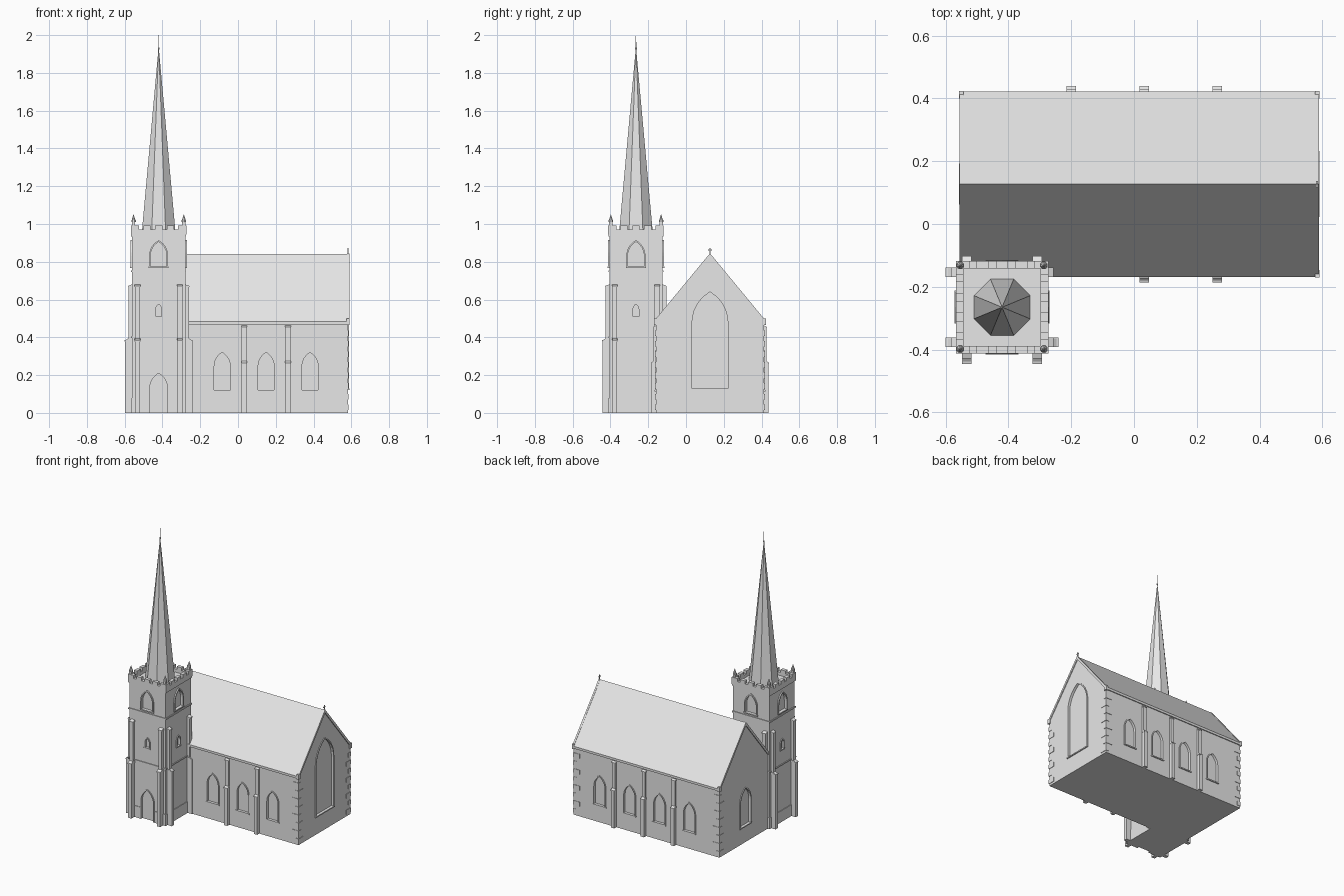
import bpy, bmesh, math
from mathutils import Matrix, Vector

cube = bpy.data.objects.get("Cube")
if cube:
    bpy.data.objects.remove(cube)

stone = bpy.data.materials.new("pale_grey_stone")
stone.use_nodes = True
GREY = (0.8, 0.8, 0.8, 1)
stone.diffuse_color = GREY
stone.node_tree.nodes["Principled BSDF"].inputs["Base Color"].default_value = GREY

UP = Vector((0, 0, 1))
SOUTH, NORTH = Vector((0, -1, 0)), Vector((0, 1, 0))
EAST, WEST = Vector((1, 0, 0)), Vector((-1, 0, 0))
SIDES = (SOUTH, NORTH, EAST, WEST)


def finish(name, bm):
    bmesh.ops.recalc_face_normals(bm, faces=bm.faces)
    mesh = bpy.data.meshes.new(name)
    bm.to_mesh(mesh)
    bm.free()
    mesh.materials.append(stone)
    ob = bpy.data.objects.new(name, mesh)
    bpy.context.collection.objects.link(ob)
    return ob


def prism(name, points, near, far, normal=EAST, origin=(0, 0, 0)):
    """Extrude a profile (across, up) along a horizontal direction."""
    across, origin = UP.cross(normal), Vector(origin)
    bm = bmesh.new()
    face = bm.faces.new([bm.verts.new(origin + across * u + UP * v + normal * near)
                         for u, v in points])
    new = bmesh.ops.extrude_face_region(bm, geom=[face])["geom"]
    bmesh.ops.translate(bm, vec=normal * (far - near),
                        verts=[g for g in new if isinstance(g, bmesh.types.BMVert)])
    return finish(name, bm)


def box(name, centre, size):
    bm = bmesh.new()
    bmesh.ops.create_cube(bm, size=1, matrix=Matrix.Translation(centre) @ Matrix.Diagonal((*size, 1)))
    return finish(name, bm)


def cone(name, centre, z0, z1, r0, r1, sides=8):
    bm = bmesh.new()
    place = Matrix.Translation((*centre, (z0 + z1) / 2)) @ Matrix.Rotation(math.pi / sides, 4, "Z")
    bmesh.ops.create_cone(bm, cap_ends=True, segments=sides, radius1=r0, radius2=r1,
                          depth=z1 - z0, matrix=place)
    return finish(name, bm)


def arch(width, sill, apex, grow=0.0, steps=6):
    """Pointed arch outline, from bottom left over the apex to bottom right."""
    half = width / 2
    spring = apex - width * math.sin(math.pi / 3)
    radius = width + grow
    stop = math.acos(half / radius)
    right = [(-half + radius * math.cos(stop * i / steps),
              spring + radius * math.sin(stop * i / steps)) for i in range(steps + 1)]
    left = [(-u, v) for u, v in right[:-1]]
    return [(-half - grow, sill)] + left + right[::-1] + [(half + grow, sill)]


def window(name, wall, normal, origin, width, sill, apex, proud=0.005):
    """Cut a shallow pointed recess and add its raised surround and sill."""
    inner = arch(width, sill, apex)
    cutter = prism("cutter", inner, -0.012, 0.03, normal, origin)
    cutter.hide_render = True
    mod = wall.modifiers.new("recess", "BOOLEAN")
    mod.operation, mod.solver, mod.object = "DIFFERENCE", "EXACT", cutter
    bpy.context.view_layer.objects.active = wall
    bpy.ops.object.modifier_apply(modifier=mod.name)
    bpy.data.objects.remove(cutter)
    prism(name + "_surround", arch(width, sill, apex, 0.008) + inner[::-1],
          -0.003, proud, normal, origin)
    if sill > 0.01:
        w = width / 2 + 0.01
        prism(name + "_sill", [(-w, sill - 0.008), (w, sill - 0.008), (w, sill), (-w, sill)],
              -0.01, proud + 0.002, normal, origin)


def buttress(name, normal, origin, deep, shallow, step, top, width=0.026):
    """Two stage buttress with sloping weathered caps."""
    side = normal.cross(UP)
    w = width / 2
    prism(name, [(-0.01, 0), (deep, 0), (deep, step - 0.012), (shallow, step),
                 (shallow, top - 0.012), (-0.01, top)], -w, w, side, origin)
    for reach, z in ((deep, step), (shallow, top)):
        prism(name + "_cap", [(-0.01, z - 0.016), (reach + 0.002, z - 0.016),
                              (reach + 0.002, z - 0.01), (-0.01, z + 0.002)],
              -w - 0.002, w + 0.002, side, origin)


# Nave walls and roof
MID, HALF = 0.127, 0.287
X0, X1 = -0.55, 0.583
EAVE, RIDGE, SPAN = 0.485, 0.842, 0.295
nave = prism("nave_walls", [(MID - HALF, 0), (MID + HALF, 0), (MID + HALF, 0.477),
                            (MID, 0.828), (MID - HALF, 0.477)], X0, X1)


def chevron(span, eave, ridge, thick):
    return [(MID - span, eave), (MID, ridge), (MID + span, eave),
            (MID + span, eave - thick), (MID, ridge - thick), (MID - span, eave - thick)]


prism("nave_roof", chevron(SPAN, EAVE, RIDGE, 0.016), X0, X1)
for x in (X0, X1):
    prism("gable_coping", chevron(SPAN, EAVE + 0.003, RIDGE + 0.003, 0.024), x - 0.006, x + 0.006)
    for s in (-1, 1):
        box("kneeler", (x, MID + s * 0.285, 0.482), (0.015, 0.024, 0.034))
        # Corner stones, alternately long and short
        if x > 0 or s > 0:
            for i in range(8):
                a, b = (0.05, 0.026) if i % 2 else (0.026, 0.05)
                inward = -1 if x > 0 else 1
                box("corner_stone", (x + inward * (a / 2 - 0.003),
                                     MID + s * (HALF + 0.003 - b / 2), 0.03 + i * 0.056),
                    (a, b, 0.03))
for s in (-1, 1):
    box("eaves_gutter", ((X0 + X1) / 2, MID + s * 0.288, 0.478), (X1 - X0, 0.012, 0.016))

# Cross on the east gable
box("gable_cross_shaft", (X1, MID, 0.855), (0.006, 0.006, 0.036))
box("gable_cross_arm", (X1, MID, 0.862), (0.006, 0.02, 0.006))

# Nave buttresses and windows
PITCH = 0.2325
for normal, first in ((SOUTH, 1), (NORTH, 0)):
    wall_y = MID + normal.y * HALF
    for i in range(first, 3):
        buttress("nave_buttress", normal, (-0.2 + i * PITCH, wall_y, 0), 0.024, 0.012, 0.275, 0.465)
    for i in range(first, 4):
        window("nave_window", nave, normal, (-0.316 + i * PITCH, wall_y, 0), 0.085, 0.12, 0.32)
window("east_window", nave, EAST, (X1, MID, 0), 0.19, 0.13, 0.64)
window("west_window", nave, WEST, (X0, MID, 0), 0.11, 0.12, 0.38)

# Tower
TX, TY, TH = -0.42, -0.265, 0.141
tower = box("tower_walls", (TX, TY, 0.475), (TH * 2, TH * 2, 0.95))
for z, h in ((0.40, 0.008), (0.75, 0.01), (0.94, 0.012)):
    box("string_course", (TX, TY, z), (TH * 2 + 0.01, TH * 2 + 0.01, h))
for normal in SIDES:
    across = UP.cross(normal)
    face = Vector((TX, TY, 0)) + normal * TH
    window("belfry_opening", tower, normal, face, 0.085, 0.775, 0.905, 0.008)
    if normal != NORTH:
        window("stair_light", tower, normal, face, 0.03, 0.51, 0.575)
    for s in (-1, 1):
        shift = 0.112
        buttress("tower_buttress", normal, face + across * s * shift, 0.037, 0.02, 0.395, 0.682)
        # Plinth, left open for the doorway on the south side
        a, b = (0.056 if normal == SOUTH else 0), TH + 0.004
        prism("tower_plinth", [(s * a, 0), (s * b, 0), (s * b, 0.08), (s * a, 0.08)],
              -0.005, 0.004, normal, face)
    # Battlemented parapet
    r, t = 0.147, 0.024
    prism("parapet", [(-r, 0.945), (r, 0.945), (r, 0.972), (-r, 0.972)],
          0.006 - t, 0.006, normal, face)
    for i in range(5):
        u = (i - 2) * 0.0625
        w = 0.022 if i in (0, 4) else 0.019
        prism("merlon", [(u - w, 0.97), (u + w, 0.97), (u + w, 0.993), (u - w, 0.993)],
              0.006 - t, 0.006, normal, face)
window("tower_door", tower, SOUTH, (TX, TY - TH, 0), 0.095, 0.0, 0.21)

# Corner pinnacles
for sx in (-1, 1):
    for sy in (-1, 1):
        spot = (TX + sx * 0.133, TY + sy * 0.133)
        box("pinnacle_base", (*spot, 1.0), (0.018, 0.018, 0.03))
        cone("pinnacle_collar", spot, 1.01, 1.02, 0.013, 0.013)
        cone("pinnacle_tip", spot, 1.02, 1.05, 0.011, 0.001)

# Spire and finial
cone("spire", (TX, TY), 0.94, 1.91, 0.098, 0.003)
cone("finial_rod", (TX, TY), 1.9, 2.0, 0.003, 0.001)
cone("finial_knob", (TX, TY), 1.925, 1.935, 0.005, 0.005)
